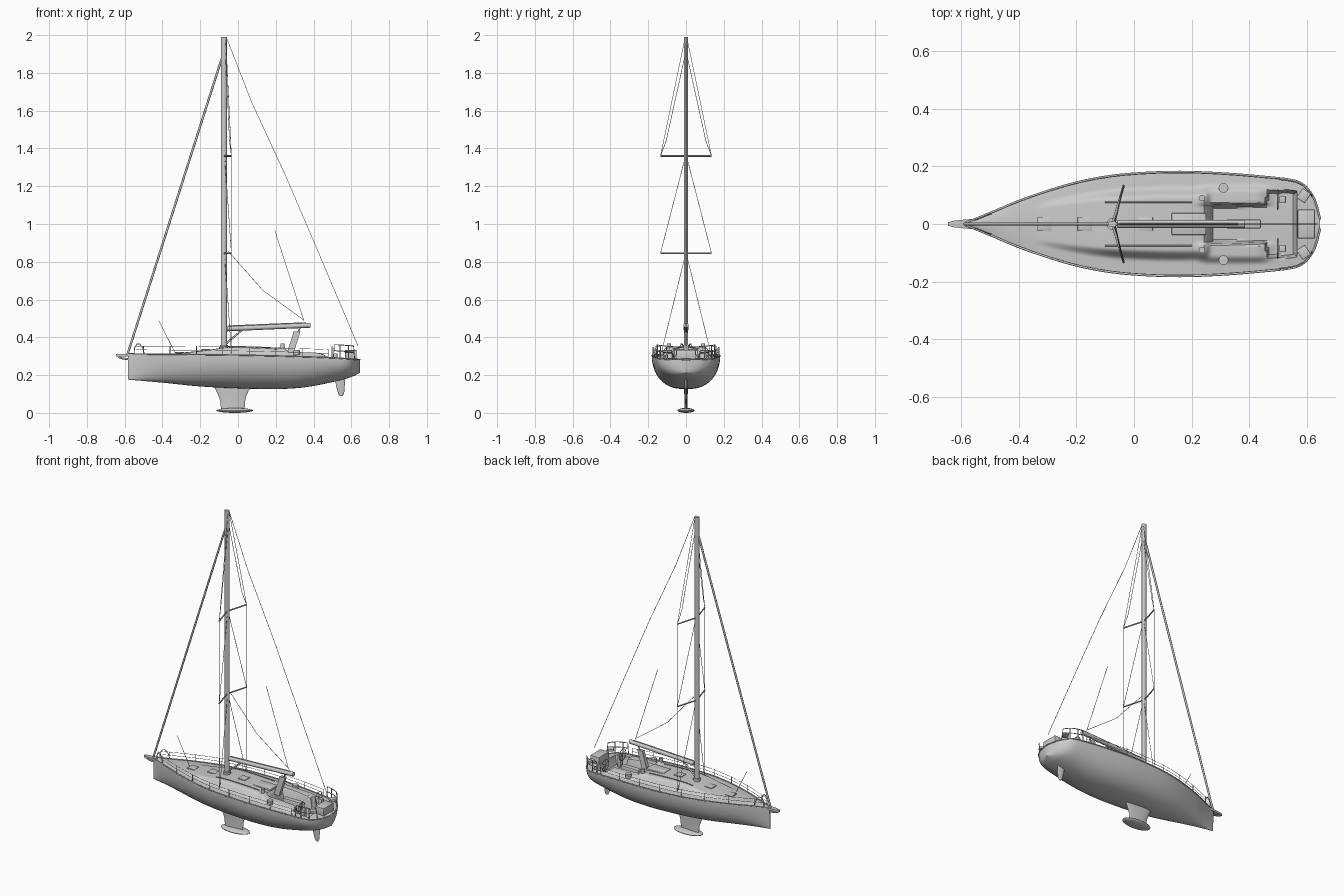
import bpy, bmesh, math
from mathutils import Vector

if "Cube" in bpy.data.objects:
    bpy.data.objects.remove(bpy.data.objects["Cube"])


def curve_fn(pts):
    """Smooth interpolation through (x, value) points."""
    def slope(i):
        a, b = pts[max(i - 1, 0)], pts[min(i + 1, len(pts) - 1)]
        return (b[1] - a[1]) / (b[0] - a[0])

    def f(x):
        x = min(max(x, pts[0][0]), pts[-1][0])
        i = 0
        while i < len(pts) - 2 and x > pts[i + 1][0]:
            i += 1
        (x0, v0), (x1, v1) = pts[i], pts[i + 1]
        h = x1 - x0
        t = (x - x0) / h
        return (v0 * (1 + 2 * t) * (1 - t) ** 2 + slope(i) * h * t * (1 - t) ** 2
                + v1 * t * t * (3 - 2 * t) + slope(i + 1) * h * t * t * (t - 1))
    return f


def step(a, b, v):
    t = min(max((v - a) / (b - a), 0), 1)
    return t * t * (3 - 2 * t)


beam = curve_fn([(-.582, .005), (-.5, .038), (-.4, .08), (-.3, .115), (-.2, .144), (-.1, .164), (0, .175),
                 (.15, .181), (.3, .176), (.45, .164), (.55, .152), (.585, .138), (.61, .112), (.63, .075), (.645, .015)])
sheer = curve_fn([(-.582, .31), (-.2, .307), (.2, .3), (.5, .29), (.645, .28)])
keel = curve_fn([(-.582, .176), (-.4, .16), (-.2, .14), (0, .13), (.2, .126), (.35, .135), (.5, .163), (.6, .19), (.645, .212)])
roof = curve_fn([(-.36, 0), (-.25, .01), (-.15, .022), (-.06, .036), (.1, .037), (.2, .034), (.27, .03)])


def finish(name, bm, smooth=True, angle=35):
    bmesh.ops.recalc_face_normals(bm, faces=bm.faces)
    me = bpy.data.meshes.new(name)
    bm.to_mesh(me)
    bm.free()
    ob = bpy.data.objects.new(name, me)
    bpy.context.collection.objects.link(ob)
    if smooth:
        shade(ob, angle)
    return ob


def shade(ob, angle=35):
    bpy.ops.object.select_all(action='DESELECT')
    ob.select_set(True)
    bpy.context.view_layer.objects.active = ob
    bpy.ops.object.shade_smooth_by_angle(angle=math.radians(angle))


def loft(name, rings, closed=False, caps=False, angle=35):
    bm = bmesh.new()
    rows = [[bm.verts.new(p) for p in r] for r in rings]
    n = len(rows[0])
    for a, b in zip(rows, rows[1:]):
        for j in range(n if closed else n - 1):
            k = (j + 1) % n
            bm.faces.new((a[j], a[k], b[k], b[j]))
    if caps:
        bm.faces.new(rows[0])
        bm.faces.new(rows[-1])
    return finish(name, bm, True, angle)


def tube(name, paths, r, sides=2, cyclic=False):
    cu = bpy.data.curves.new(name, 'CURVE')
    cu.dimensions = '3D'
    cu.bevel_depth = r
    cu.bevel_resolution = sides
    cu.use_fill_caps = True
    for path in paths:
        s = cu.splines.new('POLY')
        s.points.add(len(path) - 1)
        for p, q in zip(s.points, path):
            p.co = (*q, 1)
        s.use_cyclic_u = cyclic
    ob = bpy.data.objects.new(name, cu)
    bpy.context.collection.objects.link(ob)
    bpy.ops.object.select_all(action='DESELECT')
    ob.select_set(True)
    bpy.context.view_layer.objects.active = ob
    bpy.ops.object.convert(target='MESH')
    shade(bpy.context.object, 50)


def both(*paths):
    return [[(x, s * y, z) for x, y, z in p] for p in paths for s in (1, -1)]


def box(name, c, size, rot=0, bevel=.003):
    bm = bmesh.new()
    bmesh.ops.create_cube(bm, size=1)
    bmesh.ops.scale(bm, vec=size, verts=bm.verts)
    bmesh.ops.bevel(bm, geom=bm.edges[:], offset=bevel, segments=2, affect='EDGES', profile=.5)
    ob = finish(name, bm)
    ob.location = c
    ob.rotation_euler.z = rot
    return ob


def foil(name, sections):
    rings = []
    for z, x0, x1, th in sections:
        ring = []
        for i in range(24):
            a = 2 * math.pi * i / 24
            u = (1 - math.cos(a)) / 2
            ring.append((x0 + (x1 - x0) * u, th * math.sin(a) * (1.25 - .6 * u), z))
        rings.append(ring)
    return loft(name, rings, True, True)


# Hull shell with curved stern
xs = [-.582 + i * .01 for i in range(117)] + [.59 + i * .005 for i in range(12)]
N = 17


def section(x):
    b, s, k = beam(x), sheer(x), keel(x)
    half = [(b * max(math.cos(i * math.pi / 2 / N), 0) ** .8, s - (s - k) * math.sin(i * math.pi / 2 / N)) for i in range(N + 1)]
    return [(x, y, z) for y, z in half] + [(x, -y, z) for y, z in half[-2::-1]]


loft("hull", [section(x) for x in xs], caps=True)


# Deck with coachroof, coamings and cockpit well
def deck_z(x, y):
    b, a = beam(x), abs(y)
    z = sheer(x) + .006 * (1 - (a / b) ** 2)
    z += roof(x) * step(-.36, -.3, x) * (1 - step(.24, .27, x)) * (1 - step(b * .5, b * .72, a))
    z += .02 * step(.2, .27, x) * (1 - step(.42, .5, x)) * step(.06, .075, a) * (1 - step(.11, .14, a))
    z -= .055 * step(.262, .27, x) * (1 - step(.555, .563, x)) * (1 - step(.058 + .05 * step(.45, .47, x), .066 + .05 * step(.45, .47, x), a))
    return z


M = 52
dxs = [-.582 + i * .0075 for i in range(157)] + [.592 + i * .0053 for i in range(11)]
loft("deck", [[(x, beam(x) * (2 * j / M - 1), deck_z(x, beam(x) * (2 * j / M - 1))) for j in range(M + 1)] for x in dxs])
tube("toe_rail", both([(x, beam(x), sheer(x) + .002) for x in xs[::2] + [.645]]), .0035)

# Fin keel, flattened bulb and rudder
foil("keel_fin", [(.145, -.13, .075, .011), (.12, -.117, .058, .01), (.09, -.103, .044, .009), (.06, -.093, .037, .008), (.015, -.09, .035, .009)])
bm = bmesh.new()
bmesh.ops.create_uvsphere(bm, u_segments=32, v_segments=16, radius=1)
bmesh.ops.scale(bm, vec=(.097, .045, .013), verts=bm.verts)
finish("keel_bulb", bm).location = (-.017, 0, .013)
foil("rudder", [(.19, .512, .568, .007), (.14, .52, .565, .007), (.105, .53, .562, .005), (.09, .538, .555, .003)])

# Bowsprit and anchor
loft("bowsprit", [[(x, -w, .298), (x, w, .298), (x, w, .311), (x, -w, .311)] for x, w in
                  ((-.645, .006), (-.62, .012), (-.58, .016), (-.52, .02))], True, True)
tube("anchor", [[(-.635, 0, .296), (-.61, 0, .288), (-.575, 0, .283)]], .005)


# Hull windows laid on the topsides
def hull_y(x, z):
    s = (sheer(x) - z) / (sheer(x) - keel(x))
    return beam(x) * math.sqrt(1 - s * s) ** .8


for x0, x1 in ((-.355, -.295), (-.105, .045), (.32, .39)):
    for s in (1, -1):
        loft("hull_window", [[(x, s * (hull_y(x, z) + .0015), z) for z in (.235, .245, .258)]
                             for x in [x0 + (x1 - x0) * i / 10 for i in range(11)]])

# Mast, boom, vang and mainsheet pillar
loft("mast", [[(-.075 + .016 * math.cos(a * math.pi / 8), .011 * math.sin(a * math.pi / 8), z) for a in range(16)]
              for z in (.335, 1.99)], True, True)
tube("mast_collar", [[(-.075, 0, .335), (-.075, 0, .36)]], .021, 4)
loft("boom", [[(x, .014 * math.cos(a * math.pi / 8), z + .013 * math.sin(a * math.pi / 8)) for a in range(16)]
              for x, z in ((-.058, .445), (.385, .464))], True, True)
tube("boom_vang", [[(-.065, 0, .365), (.02, 0, .438)]], .005)
tube("boom_track", [[(-.05, 0, .46), (.36, 0, .477)]], .003)
loft("mainsheet_pillar", [[(x - .018, -w, z), (x + .018, -w, z), (x + .018, w, z), (x - .018, w, z)] for x, z, w in
                          ((.275, .31, .014), (.29, .36, .012), (.305, .405, .01), (.312, .43, .009))], True, True)
tube("mainsheet", [[(.315, 0, .42), (.33, 0, .455)]], .004)

# Spreaders and standing rigging
tube("spreaders", both(*[[(-.075, 0, z), (-.035, .135, z)] for z in (.845, 1.36)]), .004)
tube("shrouds", both([(-.035, .135, .315), (-.035, .135, 1.36), (-.065, .006, 1.98)],
                     [(-.035, .135, 1.36), (-.045, .105, 1.44), (-.065, .008, 1.88)],
                     [(-.035, .135, .845), (-.07, .005, 1.35)],
                     [(-.035, .13, .32), (-.07, .005, .83)]), .0015, 1)
tube("furled_forestay", [[(-.585, 0, .31), (-.085, 0, 1.88)]], .006)
tube("backstay", [[(-.06, 0, 1.985), (.07, 0, 1.65), (.25, 0, 1.26), (.43, 0, .84), (.635, 0, .355)]], .0015, 1)
tube("halyards", [[(-.055, 0, .86), (.13, 0, .65), (.35, 0, .49)], [(.195, 0, .965), (.35, 0, .485)],
                  [(-.42, 0, .49), (-.33, 0, .312)]], .0015, 1)


# Lifelines, stanchions, pulpit and stern rails
def rail(x, h, inset=.004):
    return (x, beam(x) - inset, sheer(x) + h)


posts = [-.5, -.36, -.22, -.08, .06, .2, .34, .48]
tube("stanchions", both(*[[rail(x, 0), rail(x, .046)] for x in posts]), .0018, 1)
tube("lifelines", both(*[[rail(-.54 + i * .051, h) for i in range(21)] for h in (.024, .044)]), .0011, 1)
tube("bow_pulpit", both([rail(-.55, 0), rail(-.548, .035), rail(-.535, .055), rail(-.52, .055), rail(-.505, .035), rail(-.495, 0)]), .0025)
aft = [.51, .54, .565, .585, .6, .612]
tube("stern_rails", both([rail(.505, 0)] + [rail(x, .072) for x in aft] + [rail(.617, 0, .006)],
                         [rail(x, .04) for x in aft],
                         *[[rail(x, 0), rail(x, .072)] for x in (.54, .585)]), .0025)

# Cockpit fittings: benches, winches, helms, stern locker
box("stern_locker", (.597, 0, .308), (.06, .1, .05))
box("cockpit_table", (.38, 0, .275), (.12, .03, .06))
for s in (1, -1):
    box("helm_seat", (.588, s * .098, .325), (.035, .04, .014), s * -.6)
    box("helm_pedestal", (.515, s * .085, .275), (.022, .025, .08))
    hub = Vector((.498, s * .085, .318))
    rim = [hub + Vector((0, .034 * math.cos(a * math.pi / 12), .034 * math.sin(a * math.pi / 12))) for a in range(24)]
    tube("steering_wheel", [rim], .002, 1, True)
    tube("wheel_spokes", [[hub, rim[i]] for i in range(2, 24, 4)], .0014, 1)
    for x, y, r in ((.31, .125, .017), (.235, .09, .011)):
        z = deck_z(x, y)
        tube("winch", [[(x, s * y, z - .004), (x, s * y, z + .022)]], r, 4)
    tube("grab_rail", [[(-.1 + i * .03, s * .075, deck_z(-.1 + i * .03, .075) + .005) for i in range(11)]], .0022, 1)

# Companionway hatch and deck hatches
box("companionway_hatch", (.19, 0, sheer(.19) + .041), (.12, .075, .012))
for x in (-.31, -.17, .04):
    box("deck_hatch", (x, 0, deck_z(x, 0) + .002), (.05, .05, .006), 0, .002)
